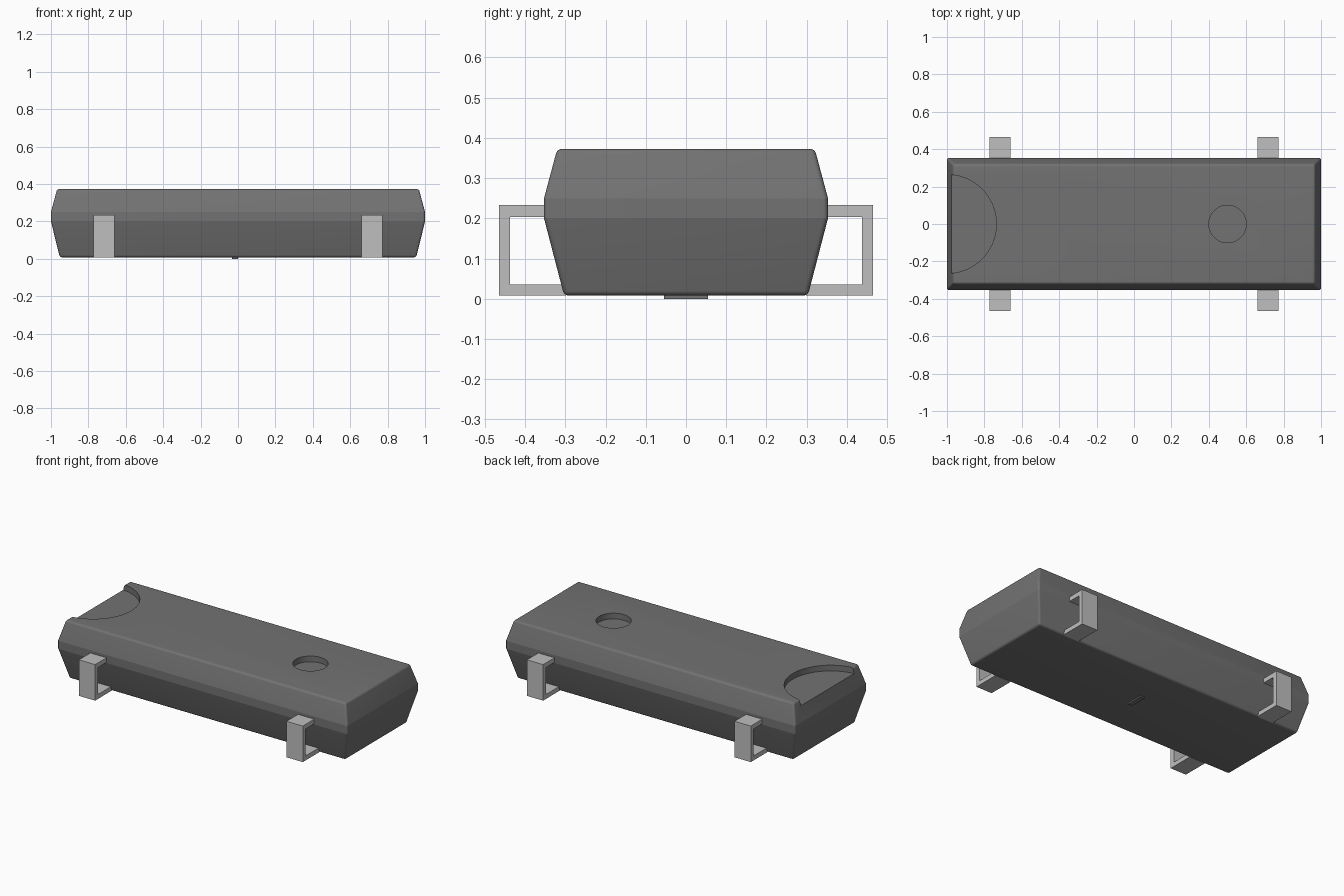
import bpy, bmesh, math

if "Cube" in bpy.data.objects:
    bpy.data.objects.remove(bpy.data.objects["Cube"], do_unlink=True)


def material(name, grey):
    m = bpy.data.materials.new(name)
    m.use_nodes = True
    color = (grey, grey, grey, 1)
    m.diffuse_color = color
    m.node_tree.nodes["Principled BSDF"].inputs["Base Color"].default_value = color
    return m


DARK = material("dark grey", 0.17)
LIGHT = material("light grey", 0.52)


def add_object(name, bm, mat):
    bmesh.ops.recalc_face_normals(bm, faces=bm.faces)
    mesh = bpy.data.meshes.new(name)
    bm.to_mesh(mesh)
    bm.free()
    mesh.materials.append(mat)
    ob = bpy.data.objects.new(name, mesh)
    bpy.context.collection.objects.link(ob)
    return ob


def activate(ob):
    bpy.ops.object.select_all(action='DESELECT')
    ob.select_set(True)
    bpy.context.view_layer.objects.active = ob


# Body: rectangular rings stacked upwards, as (half length, half width, height)
RINGS = [(0.953, 0.303, 0.008), (1.0, 0.353, 0.2), (1.0, 0.353, 0.25), (0.967, 0.32, 0.373)]
bm = bmesh.new()
loops = [[bm.verts.new((sx * hx, sy * hy, z)) for sx, sy in ((-1, -1), (1, -1), (1, 1), (-1, 1))]
         for hx, hy, z in RINGS]
bm.faces.new(loops[0])
bm.faces.new(loops[-1])
for low, high in zip(loops, loops[1:]):
    for i in range(4):
        j = (i + 1) % 4
        bm.faces.new((low[i], low[j], high[j], high[i]))
body = add_object("body", bm, DARK)
bevel = body.modifiers.new("rounded edges", 'BEVEL')
bevel.width = 0.012
bevel.segments = 8
bevel.limit_method = 'ANGLE'
bevel.angle_limit = math.radians(40)

# Recesses in the top: a half round at one end and a small round one
cutters = []
for name, x, radius in (("end_recess", -1.0, 0.264), ("round_recess", 0.5, 0.1)):
    bm = bmesh.new()
    bmesh.ops.create_cone(bm, cap_ends=True, segments=72, radius1=radius, radius2=radius, depth=0.2)
    bmesh.ops.translate(bm, vec=(x, 0, 0.337 + 0.1), verts=bm.verts)
    cutter = add_object(name + "_cutter", bm, DARK)
    cutter.hide_render = True
    cut = body.modifiers.new(name, 'BOOLEAN')
    cut.operation = 'DIFFERENCE'
    cut.solver = 'EXACT'
    cut.object = cutter
    cutters.append(cutter)

activate(body)
for mod in list(body.modifiers):
    bpy.ops.object.modifier_apply(modifier=mod.name)
for cutter in cutters:
    bpy.data.objects.remove(cutter, do_unlink=True)
bpy.ops.object.shade_smooth_by_angle(angle=math.radians(13))

# Handles: square brackets extruded along the length, two on each side
BRACKET = [(0.298, 0.008), (0.465, 0.008), (0.465, 0.233), (0.335, 0.233),
           (0.335, 0.204), (0.437, 0.204), (0.437, 0.036), (0.298, 0.036)]
for end, x in (("right", -0.717), ("left", 0.717)):
    for side, sy in (("front", -1), ("back", 1)):
        bm = bmesh.new()
        face = bm.faces.new([bm.verts.new((x - 0.056, sy * y, z)) for y, z in BRACKET])
        ext = bmesh.ops.extrude_face_region(bm, geom=[face])
        moved = [v for v in ext["geom"] if isinstance(v, bmesh.types.BMVert)]
        bmesh.ops.translate(bm, vec=(0.112, 0, 0), verts=moved)
        add_object(f"{side}_{end}_handle", bm, LIGHT)

# Small blank plate under the body
bm = bmesh.new()
bmesh.ops.create_cube(bm, size=1)
bmesh.ops.scale(bm, vec=(0.03, 0.11, 0.009), verts=bm.verts)
bmesh.ops.translate(bm, vec=(-0.016, 0, 0.0045), verts=bm.verts)
add_object("bottom_plate", bm, DARK)
